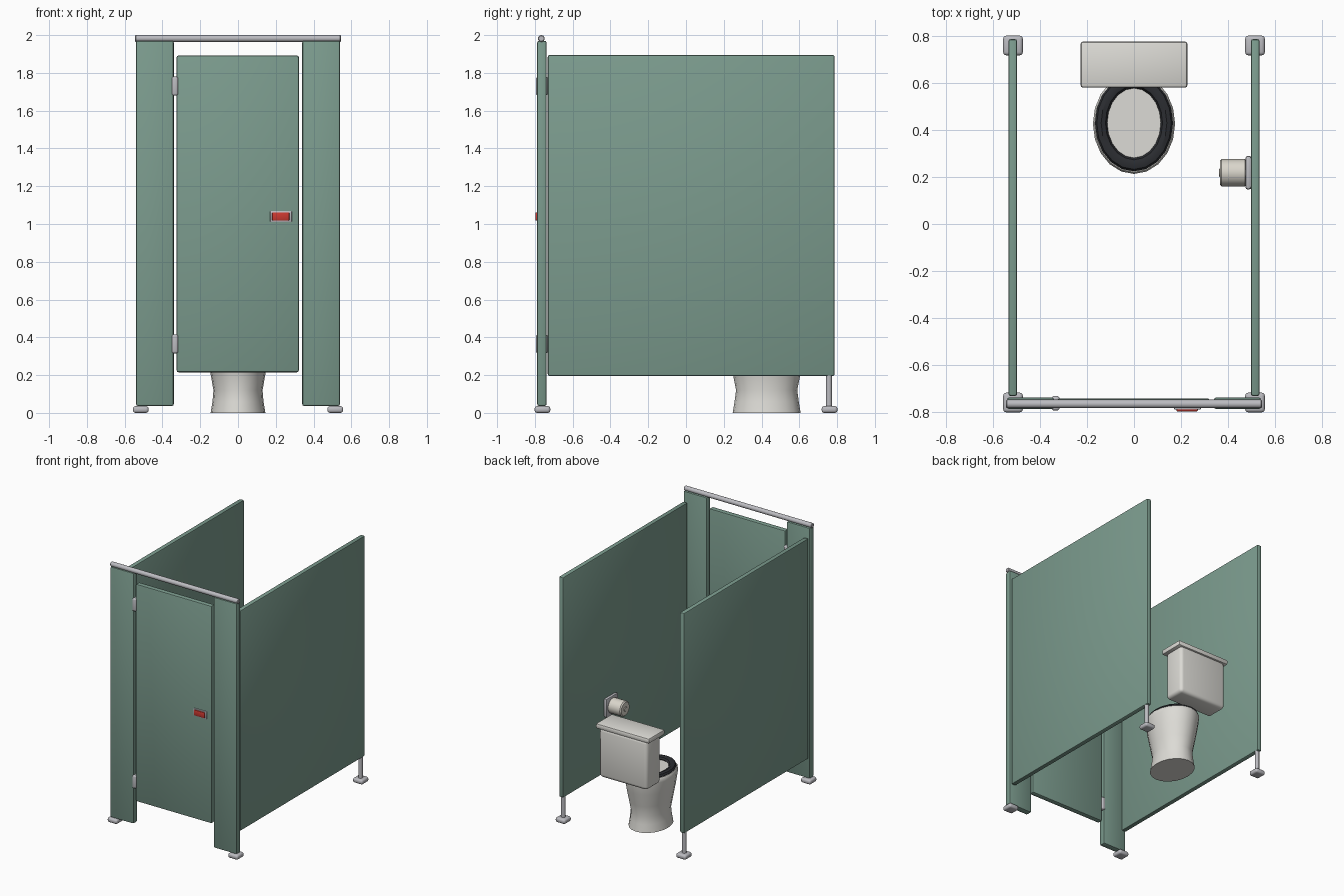
import bpy, bmesh, math

if "Cube" in bpy.data.objects:
    bpy.data.objects.remove(bpy.data.objects["Cube"])


def material(name, r, g, b):
    m = bpy.data.materials.new(name)
    m.diffuse_color = (r, g, b, 1)
    m.use_nodes = True
    m.node_tree.nodes["Principled BSDF"].inputs["Base Color"].default_value = m.diffuse_color
    return m


GREEN = material("green_laminate", 0.20, 0.33, 0.27)
METAL = material("brushed_metal", 0.50, 0.50, 0.53)
WHITE = material("porcelain", 0.72, 0.71, 0.67)
BLACK = material("black_plastic", 0.025, 0.027, 0.032)
RED = material("red_indicator", 0.60, 0.04, 0.03)
PAPER = material("paper", 0.70, 0.67, 0.60)


def finish(bm, name, mat, smooth=True):
    bmesh.ops.recalc_face_normals(bm, faces=bm.faces)
    me = bpy.data.meshes.new(name)
    bm.to_mesh(me)
    bm.free()
    ob = bpy.data.objects.new(name, me)
    bpy.context.collection.objects.link(ob)
    me.materials.append(mat)
    if smooth:
        bpy.context.view_layer.objects.active = ob
        ob.select_set(True)
        bpy.ops.object.shade_smooth_by_angle(angle=math.radians(35))
        ob.select_set(False)
    return ob


def box(name, lo, hi, mat, bevel=0.01, segments=2):
    bm = bmesh.new()
    bmesh.ops.create_cube(bm, size=1)
    for v in bm.verts:
        v.co = [(a + b) / 2 + c * (b - a) for a, b, c in zip(lo, hi, v.co)]
    bmesh.ops.bevel(bm, geom=bm.edges[:], offset=bevel, segments=segments,
                    profile=0.5, affect='EDGES')
    return finish(bm, name, mat)


def loft(name, rings, mat, sides=20, closed=False, along_x=False):
    """rings: (cx, cy, height, rx, ry); capped, or closed into a hoop."""
    bm = bmesh.new()
    loops = []
    for cx, cy, h, rx, ry in rings:
        loop = []
        for i in range(sides):
            a = 2 * math.pi * i / sides
            p = (cx + rx * math.cos(a), cy + ry * math.sin(a), h)
            loop.append(bm.verts.new((p[2], p[0], p[1]) if along_x else p))
        loops.append(loop)
    pairs = list(zip(loops, loops[1:]))
    if closed:
        pairs.append((loops[-1], loops[0]))
    else:
        bm.faces.new(loops[0])
        bm.faces.new(loops[-1])
    for a, b in pairs:
        for i in range(sides):
            j = (i + 1) % sides
            bm.faces.new((a[i], a[j], b[j], b[i]))
    return finish(bm, name, mat)


def rod(name, u, v, start, end, r, mat, bevel=0.004, along_x=False, sides=20):
    return loft(name, [(u, v, start, r - bevel, r - bevel), (u, v, start + bevel, r, r),
                       (u, v, end - bevel, r, r), (u, v, end, r - bevel, r - bevel)],
                mat, sides, along_x=along_x)


# Partition walls, front pilasters and feet on both sides
for side, s in (("left", -1), ("right", 1)):
    def span(a, b):
        return sorted((s * a, s * b))
    x0, x1 = span(0.497, 0.535)
    box(side + "_side_panel", (x0, -0.732, 0.195), (x1, 0.787, 1.895), GREEN)
    x0, x1 = span(0.34, 0.54)
    box(side + "_pilaster", (x0, -0.788, 0.037), (x1, -0.738, 1.97), GREEN)
    x0, x1 = span(0.473, 0.557)
    for end, y in (("front", -0.76), ("rear", 0.76)):
        box(f"{side}_{end}_foot", (x0, y - 0.042, 0), (x1, y + 0.042, 0.036),
            METAL, 0.014, 3)
    rod(side + "_rear_post", s * 0.516, 0.757, 0.025, 0.21, 0.016, METAL)

# Head rail
rod("head_rail", -0.766, 1.982, -0.545, 0.545, 0.018, METAL, along_x=True)

# Door with hinges and latch
box("door", (-0.325, -0.784, 0.215), (0.322, -0.742, 1.892), GREEN)
for name, z in (("lower_hinge", 0.365), ("upper_hinge", 1.73)):
    box(name, (-0.351, -0.794, z - 0.05), (-0.317, -0.732, z + 0.05), METAL, 0.011, 3)
box("latch_plate", (0.17, -0.79, 1.01), (0.285, -0.775, 1.07), METAL, 0.005)
box("latch_indicator", (0.18, -0.798, 1.018), (0.272, -0.78, 1.062), RED, 0.006)

# Toilet bowl, flaring from a waisted pedestal
loft("toilet_bowl", [(0, 0.427, z, rx, ry) for z, rx, ry in (
    (0, 0.145, 0.18), (0.06, 0.135, 0.17), (0.12, 0.13, 0.162), (0.20, 0.144, 0.178),
    (0.30, 0.162, 0.198), (0.39, 0.175, 0.214), (0.415, 0.175, 0.214), (0.425, 0.168, 0.207))],
    WHITE)

# Seat ring
seat = []
for i in range(8):
    a = 2 * math.pi * i / 8
    d = 0.026 * math.cos(a)
    seat.append((0, 0.43, 0.43 + 0.02 * math.sin(a), 0.14 + d, 0.177 + d * 1.1))
loft("toilet_seat", seat, BLACK, closed=True)

# Cistern and its lid
box("cistern", (-0.205, 0.6, 0.43), (0.205, 0.77, 0.81), WHITE, 0.025, 3)
box("cistern_lid", (-0.228, 0.58, 0.8), (0.228, 0.777, 0.84), WHITE, 0.012, 2)

# Paper holder on the right wall
box("paper_holder_plate", (0.474, 0.147, 0.628), (0.5, 0.29, 0.772), METAL, 0.01)
rod("paper_roll", 0.218, 0.70, 0.365, 0.48, 0.058, PAPER, 0.008, True)
rod("paper_spindle", 0.218, 0.70, 0.361, 0.48, 0.018, PAPER, 0.003, True)
